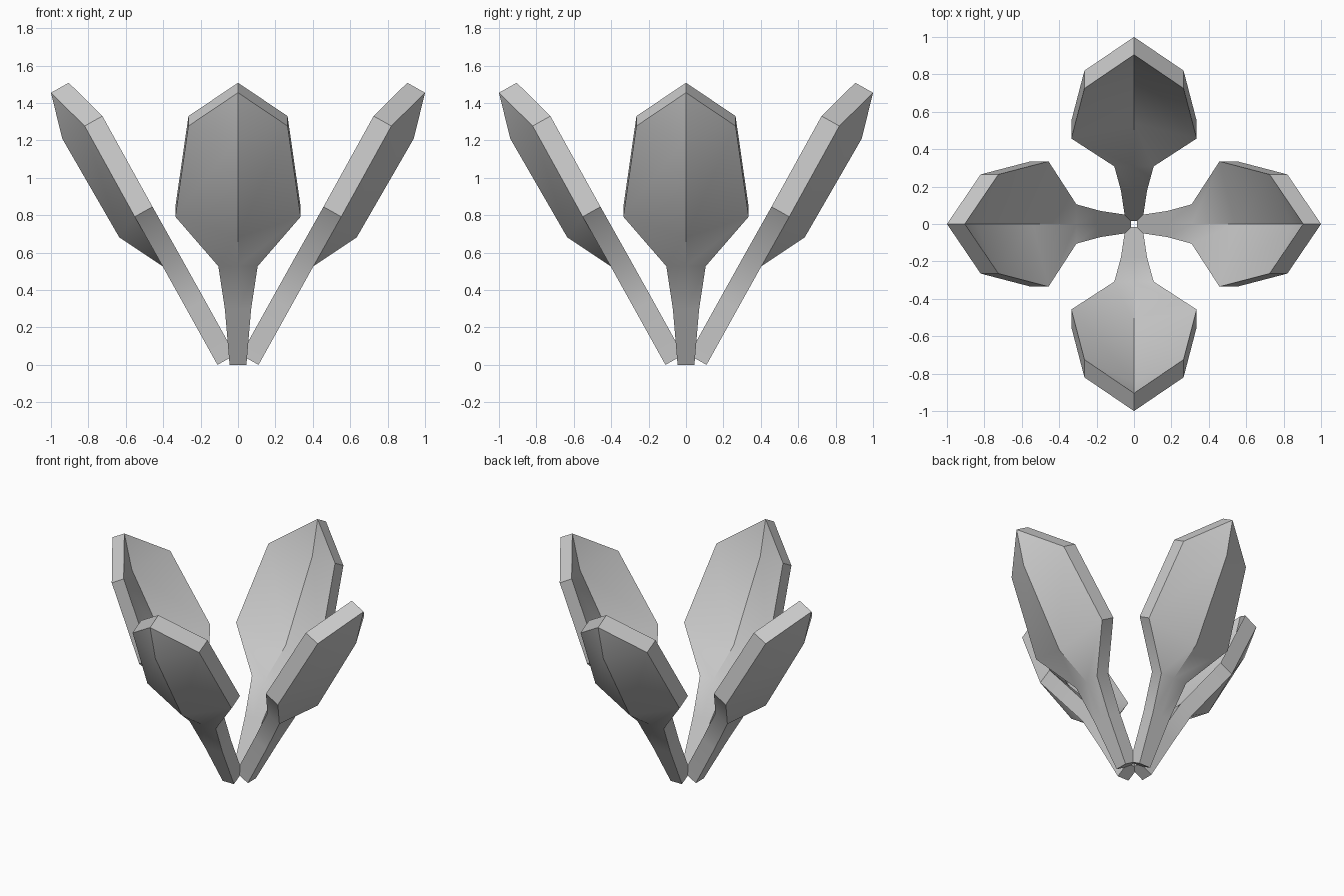
import bpy, bmesh, math
from mathutils import Vector, Matrix

cube = bpy.data.objects.get("Cube")
if cube:
    bpy.data.objects.remove(cube, do_unlink=True)

grey = bpy.data.materials.new("light grey")
grey.use_nodes = True
colour = (0.6, 0.6, 0.6, 1)
grey.diffuse_color = colour
grey.node_tree.nodes["Principled BSDF"].inputs["Base Color"].default_value = colour

# Inner surface rows: half width, edge (x, z), centre (x, z)
ROWS = [
    (0.045, (0.015, 0.053), (0.015, 0.053)),
    (0.07, (0.18, 0.35), (0.18, 0.35)),
    (0.105, (0.308, 0.58), (0.308, 0.58)),
    (0.335, (0.457, 0.845), (0.54, 0.735)),
    (0.265, (0.725, 1.33), (0.845, 1.263)),
]
TIP = (0.905, 0, 1.508)
THICKNESS = Vector((0.095, 0, -0.053))


def make_leaf(name, angle):
    bm = bmesh.new()
    rows = []
    for half, edge, mid in ROWS:
        rows.append([bm.verts.new((edge[0], -half, edge[1])),
                     bm.verts.new((mid[0], 0, mid[1])),
                     bm.verts.new((edge[0], half, edge[1]))])
    # Folded blade, closed by two triangles at the tip
    for low, high in zip(rows, rows[1:]):
        for i in range(2):
            bm.faces.new((low[i], low[i + 1], high[i + 1], high[i]))
    tip = bm.verts.new(TIP)
    for i in range(2):
        bm.faces.new((rows[-1][i], rows[-1][i + 1], tip))
    # Thicken outwards
    grown = bmesh.ops.extrude_face_region(bm, geom=bm.faces[:], use_keep_orig=True)
    outer = [v for v in grown["geom"] if isinstance(v, bmesh.types.BMVert)]
    bmesh.ops.translate(bm, verts=outer, vec=THICKNESS)
    bmesh.ops.recalc_face_normals(bm, faces=bm.faces[:])
    bmesh.ops.transform(bm, matrix=Matrix.Rotation(angle, 4, "Z"), verts=bm.verts[:])
    mesh = bpy.data.meshes.new(name)
    bm.to_mesh(mesh)
    bm.free()
    mesh.materials.append(grey)
    leaf = bpy.data.objects.new(name, mesh)
    bpy.context.collection.objects.link(leaf)
    return leaf


# Four leaves spreading from the base
names = ["left_leaf", "back_leaf", "right_leaf", "front_leaf"]
leaves = [make_leaf(n, i * math.pi / 2) for i, n in enumerate(names)]

bpy.ops.object.select_all(action="DESELECT")
for leaf in leaves:
    leaf.select_set(True)
bpy.context.view_layer.objects.active = leaves[0]
bpy.ops.object.shade_smooth_by_angle(angle=math.radians(30))
